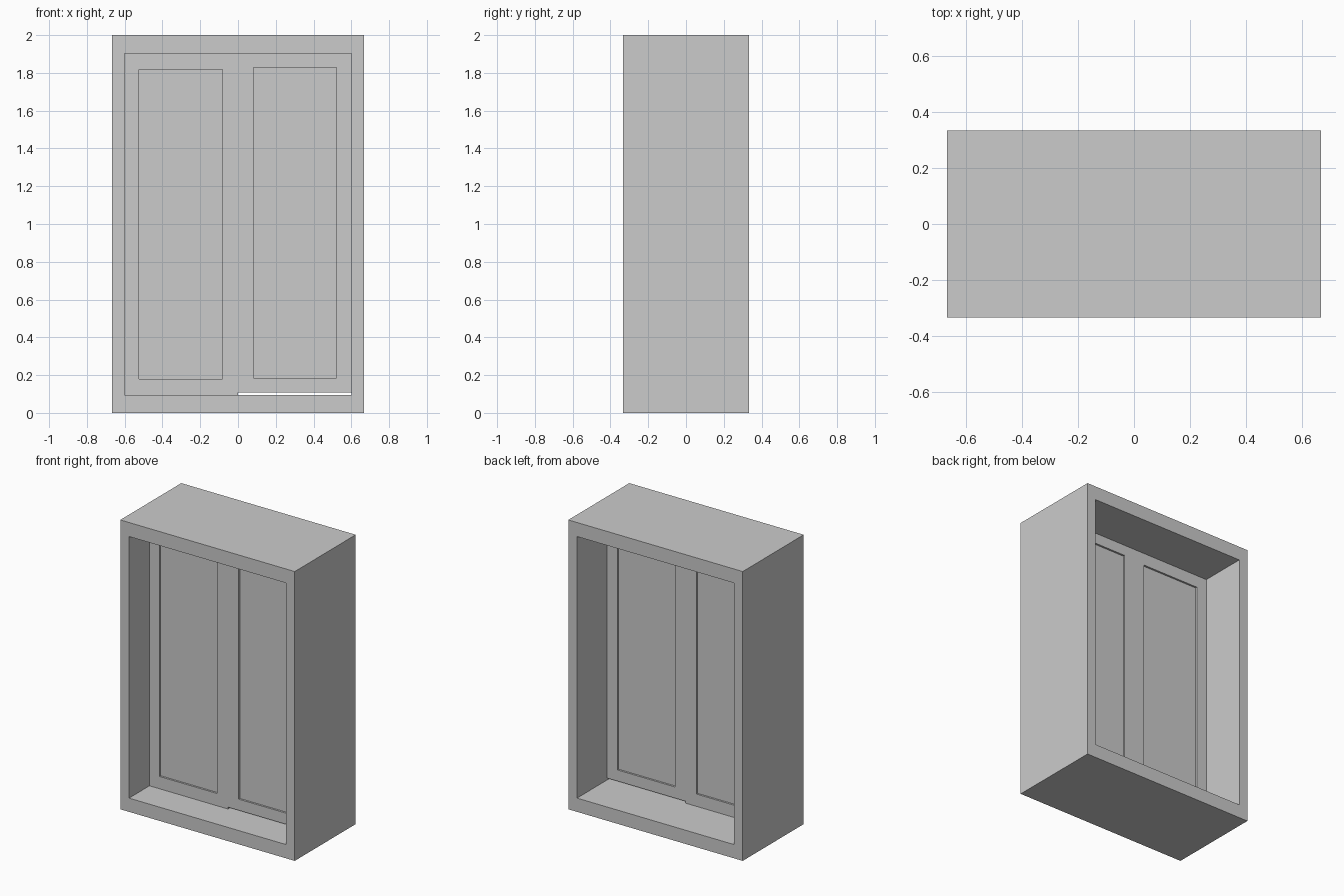
import bpy, bmesh

if "Cube" in bpy.data.objects:
    bpy.data.objects.remove(bpy.data.objects["Cube"])


def ring(name, outer, inner, y0, y1):
    """Rectangular frame; outer and inner are (x0, x1, z0, z1)."""
    bm = bmesh.new()

    def loop(r, y):
        x0, x1, z0, z1 = r
        return [bm.verts.new((x, y, z)) for x, z in
                ((x0, z0), (x1, z0), (x1, z1), (x0, z1))]

    loops = [loop(outer, y0), loop(inner, y0), loop(inner, y1), loop(outer, y1)]
    for k in range(4):
        a, b = loops[k], loops[(k + 1) % 4]
        for i in range(4):
            j = (i + 1) % 4
            bm.faces.new((a[i], a[j], b[j], b[i]))
    finish(name, bm)


def box(name, r, y0, y1):
    bm = bmesh.new()
    bmesh.ops.create_cube(bm, size=1)
    x0, x1, z0, z1 = r
    for v in bm.verts:
        v.co = (x1 if v.co.x > 0 else x0,
                y1 if v.co.y > 0 else y0,
                z1 if v.co.z > 0 else z0)
    finish(name, bm)


def finish(name, bm):
    bmesh.ops.recalc_face_normals(bm, faces=bm.faces)
    mesh = bpy.data.meshes.new(name)
    bm.to_mesh(mesh)
    bm.free()
    bpy.context.collection.objects.link(bpy.data.objects.new(name, mesh))


FRONT, BACK, RECESS = -0.11, 0.004, 0.013

# Deep outer surround
ring("window_frame", (-0.667, 0.667, 0, 2), (-0.6, 0.6, 0.095, 1.903), -0.333, 0.333)

# Two side-by-side sashes; the right one sits slightly raised, leaving a gap below
sashes = {
    "left": ((-0.6, 0.0, 0.095, 1.903), (-0.523, -0.082, 0.18, 1.818)),
    "right": ((0.0, 0.6, 0.108, 1.903), (0.082, 0.521, 0.185, 1.829)),
}
for side, (outer, inner) in sashes.items():
    ring(side + "_sash", outer, inner, FRONT, BACK)
    box(side + "_pane", inner, FRONT + RECESS, BACK - RECESS)
